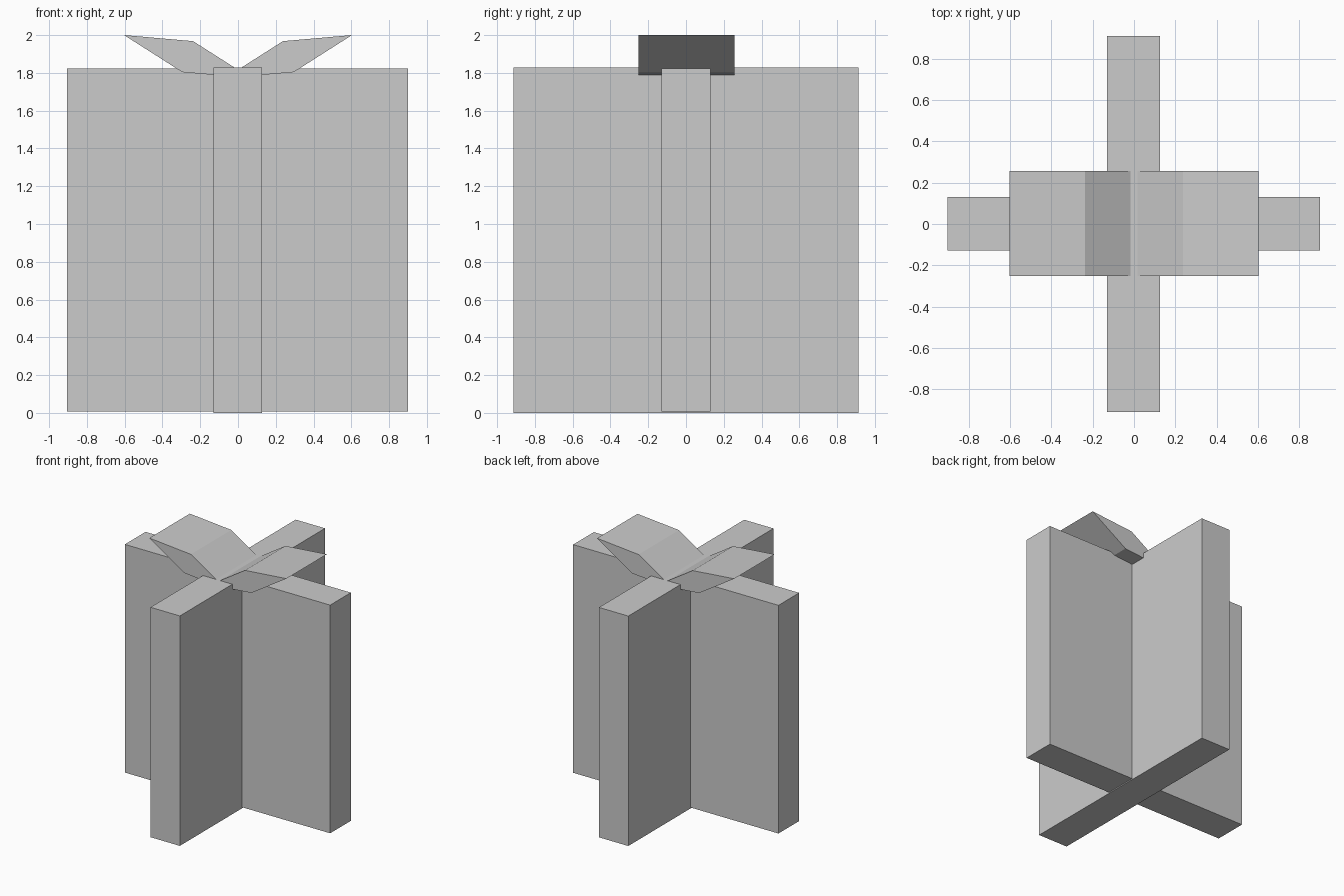
import bpy
import bmesh

if "Cube" in bpy.data.objects:
    bpy.data.objects.remove(bpy.data.objects["Cube"])


def finish(name, bm):
    bmesh.ops.recalc_face_normals(bm, faces=bm.faces)
    mesh = bpy.data.meshes.new(name)
    bm.to_mesh(mesh)
    bm.free()
    obj = bpy.data.objects.new(name, mesh)
    bpy.context.collection.objects.link(obj)


def slab(name, lo, hi):
    bm = bmesh.new()
    bmesh.ops.create_cube(bm, size=1)
    for v in bm.verts:
        v.co = [(a + b) / 2 + c * (b - a) for a, b, c in zip(lo, hi, v.co)]
    finish(name, bm)


def wing(name, side):
    # Slanted parallelogram profile extruded along y
    profile = [(0.603, 2.0), (0.238, 1.968), (-0.07, 1.772), (0.295, 1.804)]
    bm = bmesh.new()
    face = bm.faces.new([bm.verts.new((side * x, -0.252, z)) for x, z in profile])
    ext = bmesh.ops.extrude_face_region(bm, geom=[face])
    new = [g for g in ext["geom"] if isinstance(g, bmesh.types.BMVert)]
    bmesh.ops.translate(bm, verts=new, vec=(0, 0.508, 0))
    finish(name, bm)


# Crossed upright ribbon panels
slab("ribbon_front_back", (-0.131, -0.912, 0.0), (0.127, 0.912, 1.828))
slab("ribbon_left_right", (-0.905, -0.129, 0.008), (0.901, 0.131, 1.822))

# Bow loops on top
wing("bow_right", 1)
wing("bow_left", -1)
